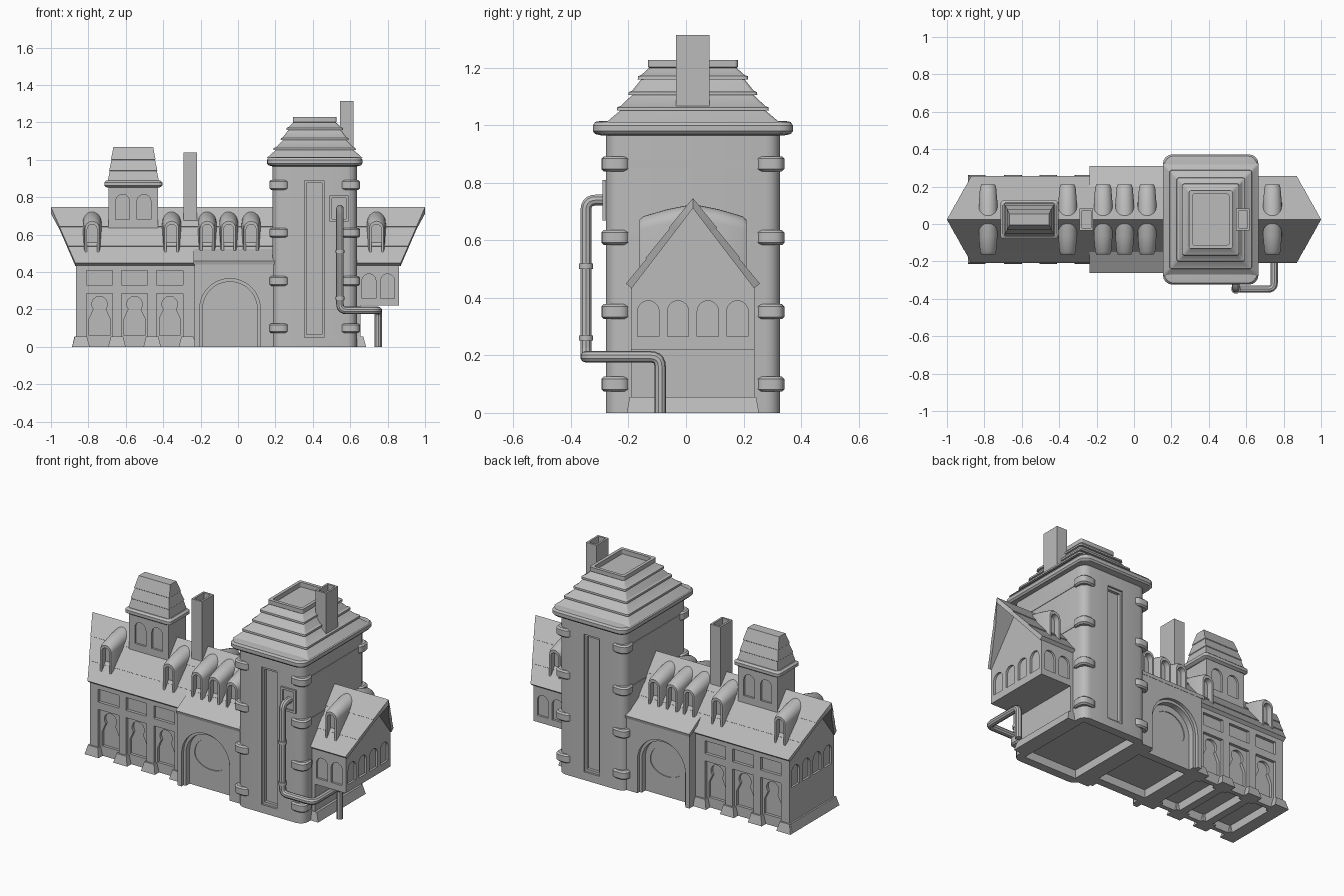
import bpy, bmesh, math
from mathutils import Vector

old = bpy.data.objects.get("Cube")
if old:
    bpy.data.objects.remove(old)

stone = bpy.data.materials.new("grey_stone")
stone.use_nodes = True
GREY = (0.5, 0.5, 0.5, 1)
stone.diffuse_color = GREY
stone.node_tree.nodes["Principled BSDF"].inputs["Base Color"].default_value = GREY
C = 0.024          # depth of the ridge line; both long sides mirror about it
parts = []


def finish(name, bm):
    bmesh.ops.recalc_face_normals(bm, faces=bm.faces)
    me = bpy.data.meshes.new(name)
    bm.to_mesh(me)
    bm.free()
    me.materials.append(stone)
    ob = bpy.data.objects.new(name, me)
    bpy.context.collection.objects.link(ob)
    parts.append(ob)
    return ob


def add_loft(bm, rings):
    loops = [[bm.verts.new(p) for p in r] for r in rings]
    n = len(loops[0])
    for a, b in zip(loops, loops[1:]):
        for i in range(n):
            j = (i + 1) % n
            bm.faces.new((a[i], a[j], b[j], b[i]))
    bm.faces.new(loops[0])
    bm.faces.new(loops[-1])


def loft(name, rings):
    bm = bmesh.new()
    add_loft(bm, rings)
    return finish(name, bm)


def hull(name, pts):
    bm = bmesh.new()
    vs = [bm.verts.new(p) for p in pts]
    bmesh.ops.convex_hull(bm, input=vs)
    bmesh.ops.dissolve_limit(bm, angle_limit=0.01, verts=bm.verts, edges=bm.edges)
    return finish(name, bm)


def ring(cx, cy, hx, hy, z, r=0):
    """Horizontal rectangle, with rounded corners when r is set."""
    pts = []
    for k, (sx, sy) in enumerate(((1, 1), (-1, 1), (-1, -1), (1, -1))):
        for i in range(5 if r else 1):
            a = math.radians(90 * k + 22.5 * i)
            pts.append((cx + sx * (hx - r) + r * math.cos(a),
                        cy + sy * (hy - r) + r * math.sin(a), z))
    return pts


def along_y(shape, y0, y1):
    return [[(u, y, z) for u, z in shape] for y in (y0, y1)]


def along_x(shape, x0, x1):
    return [[(x, u, z) for u, z in shape] for x in (x0, x1)]


def box(u0, u1, z0, z1):
    return [(u0, z0), (u1, z0), (u1, z1), (u0, z1)]


def arch(c, hw, z0, z1, n=12):
    return [(c - hw, z0), (c + hw, z0)] + [
        (c + hw * math.cos(math.pi * i / n), z1 - hw + hw * math.sin(math.pi * i / n))
        for i in range(n + 1)]


def keyhole(c):
    head = [(c + 0.042 * math.cos(a), 0.228 + 0.042 * math.sin(a))
            for a in (math.radians(-40 + 26 * i) for i in range(11))]
    return [(c - 0.056, 0.06), (c + 0.056, 0.06), (c + 0.056, 0.15)] + head + [(c - 0.056, 0.15)]


def cut(ob, solids):
    bm = bmesh.new()
    for s in solids:
        add_loft(bm, s)
    cutter = finish("cutter", bm)
    cutter.hide_render = True
    mod = ob.modifiers.new("recess", 'BOOLEAN')
    mod.operation, mod.solver, mod.object = 'DIFFERENCE', 'EXACT', cutter
    dg = bpy.context.evaluated_depsgraph_get()
    ob.data = bpy.data.meshes.new_from_object(ob.evaluated_get(dg))
    ob.modifiers.clear()
    parts.remove(cutter)
    bpy.data.objects.remove(cutter)


def both_sides(shapes, half, depth):
    """Recess cutters on the front and back walls."""
    return [along_y(s, C + k * (half - depth), C + k * (half + 0.05))
            for s in shapes for k in (-1, 1)]


def hollow(x0, x1, half):
    """Cutter for the open underside."""
    return along_y(box(x0, x1, -0.05, 0.05), C - half, C + half)


# Long wing with panelled bays and gable windows
def gable(z0):
    return [(C - 0.215, z0), (C + 0.215, z0), (C + 0.215, 0.44), (C, 0.72), (C - 0.215, 0.44)]


bays = (-0.74, -0.553, -0.365)
porch_hollow = hollow(-0.2, 0.13, 0.17)
end_windows = [arch(C + d, 0.037, 0.265, 0.39) for d in (-0.155, -0.052, 0.052, 0.155)]
wing = loft("wing_walls", along_x(gable(0), -0.865, 0.2))
cut(wing, both_sides([box(b - 0.07, b + 0.07, 0.33, 0.408) for b in bays]
                     + [box(b - 0.07, b + 0.07, -0.02, 0.285) for b in bays], 0.215, 0.018)
    + [along_x(w, -0.9, -0.852) for w in end_windows])
cut(wing, both_sides([keyhole(b) for b in bays], 0.215, 0.035))
cut(wing, [hollow(b - 0.07, b + 0.07, 0.17) for b in bays] + [porch_hollow])

# Raised annex on the other side of the tower
annex = loft("annex_walls", along_x(gable(0.22), 0.6, 0.862))
cut(annex, both_sides([arch(x, 0.037, 0.26, 0.39) for x in (0.7, 0.8)], 0.215, 0.013)
    + [along_x(w, 0.849, 0.9) for w in end_windows])
loft("annex_base", along_x(box(C - 0.215, C + 0.215, 0, 0.23), 0.61, 0.655))
loft("annex_plinth", [ring(0.65, C, 0.035, 0.23, 0), ring(0.64, C, 0.03, 0.22, 0.055)])

# Flared feet under the pilasters and the end wall
for x in (-0.84, -0.647, -0.459, -0.27):
    for k in (-1, 1):
        y = C + k * 0.195
        loft("pilaster_foot", [ring(x, y, 0.047, 0.042, 0), ring(x, y, 0.033, 0.03, 0.055)])
loft("end_plinth", [ring(-0.85, C, 0.037, 0.215, 0), ring(-0.85, C, 0.025, 0.215, 0.055)])

# Main roof: three overlapping courses per slope, ends raked outward to the ridge
for k in (-1, 1):
    for t0, t1 in ((0, 0.35), (0.35, 0.7), (0.7, 1)):
        pts = []
        for t, lift in ((t0, 0), (t1, 0.004)):
            for off in (lift, -0.022):
                slide = 0.787 * off if t else 0
                drop = 0.617 * off if t else 1.6 * off
                pts += [(e * (1 - 0.13 * t), C + k * (0.23 * t + slide),
                         0.747 - 0.3 * t + drop) for e in (-1, 1)]
        hull("roof_course", pts)

# Entrance block with lean-to roofs and a stepped arch
porch = loft("entrance_block", along_x(
    [(C - 0.275, 0), (C + 0.275, 0), (C + 0.275, 0.45), (C + 0.15, 0.525),
     (C - 0.15, 0.525), (C - 0.275, 0.45)], -0.232, 0.2))
AX = -0.043
for shape, depth in ((arch(AX, 0.162, -0.02, 0.365, 24), 0.02),
                     (arch(AX, 0.146, -0.02, 0.348, 24), 0.055)):
    cut(porch, both_sides([shape], 0.275, depth))
fan = [(AX + 0.113 * math.cos(a), 0.2 + (0.11 if a < math.pi else 0.078) * math.sin(a))
       for a in (math.tau * i / 28 for i in range(28))]
cut(porch, both_sides([fan], 0.275, 0.07))
cut(porch, [porch_hollow])
for k in (-1, 1):
    loft("entrance_roof", along_x([(C + k * y, z) for y, z in
         ((0.13, 0.547), (0.285, 0.458), (0.28, 0.44), (0.13, 0.52))], -0.238, 0.2))

# Barrel dormers, narrowing toward the window
for x in (-0.78, -0.355, -0.165, -0.05, 0.07, 0.74):
    for k in (-1, 1):
        dormer = loft("dormer", [[(u, C + k * y, z) for u, z in arch(x, hw, 0.5, top)]
                                 for y, hw, top in ((0.186, 0.037, 0.672), (0.172, 0.043, 0.684),
                                                    (0.09, 0.05, 0.708), (0.02, 0.05, 0.722))])
        cut(dormer, [along_y(arch(x, 0.026, 0.48, 0.655), C + k * 0.15, C + k * 0.22)])

# Tower with rounded corners and tall recessed panels
TX = 0.41
tower = loft("tower_walls", [ring(TX, C, 0.225, 0.303, z, 0.05) for z in (0, 1)])
cut(tower, both_sides([box(0.355, 0.46, 0.05, 0.89)], 0.303, 0.012))
cut(tower, both_sides([box(0.366, 0.449, 0.065, 0.875)], 0.303, 0.03))
cut(tower, [hollow(0.23, 0.59, 0.25)])
for z in (0.1, 0.352, 0.61, 0.866):
    for sx in (-1, 1):
        side = TX + sx * 0.21
        loft("side_belt", [ring(side, C, 0.018, 0.24, z + d) for d in (-0.014, 0.014)])
        for sy in (-1, 1):
            loft("corner_clamp", [ring(TX + sx * 0.19, C + sy * 0.269, 0.052 - i, 0.049 - i, z + dz, 0.035)
                                  for i, dz in ((0.008, -0.026), (0, -0.018), (0, 0.018), (0.008, 0.026))])

# Tower cornice and roof in lipped courses with a sunken top
loft("tower_cornice", [ring(TX, C, 0.255 - i, 0.348 - i, z, 0.05)
                       for i, z in ((0.03, 0.965), (0.008, 0.97), (0, 0.98),
                                    (0, 1.0), (0.008, 1.012), (0.03, 1.016))])
steps = [(0.222, 1.01)]
for h, z in ((0.172, 1.052), (0.132, 1.105), (0.1, 1.16)):
    steps += [(h, z), (h + 0.012, z), (h + 0.011, z + 0.011), (h, z + 0.015)]
steps += [(0.072, 1.2), (0.076, 1.203), (0.076, 1.228), (0.056, 1.228), (0.056, 1.2)]
loft("tower_roof", [ring(TX, C, 0.045 + 0.95 * h, 0.08 + h, z, 0.012) for h, z in steps])

# Hollow chimneys
for name, x, z0, z1 in (("tower_chimney", 0.582, 1.037, 1.315), ("wing_chimney", -0.255, 0.67, 1.04)):
    loft(name, [ring(x, C, 0.036 - i, 0.058 - i, z)
                for i, z in ((0, z0), (0, z1), (0.012, z1), (0.012, z1 - 0.1))])

# Roof turret with paired windows
RX = -0.56
turret = loft("turret_walls", [ring(RX, C, 0.133, 0.085, z) for z in (0.6, 0.87)])
cut(turret, both_sides([arch(RX + d, 0.037, 0.68, 0.815) for d in (-0.057, 0.057)], 0.085, 0.012))
loft("turret_cornice", [ring(RX, C, 0.155 - i, 0.103 - i, z, 0.02)
                        for i, z in ((0.012, 0.853), (0, 0.862), (0, 0.88), (0.012, 0.89))])
loft("turret_roof", [ring(RX, C, hx, hy, z) for hx, hy, z in
                     ((0.137, 0.087, 0.885), (0.126, 0.072, 0.94), (0.129, 0.075, 0.943),
                      (0.116, 0.053, 1.0), (0.119, 0.056, 1.003), (0.106, 0.03, 1.07))])

# Service box and drain pipe on the tower front
hatch = loft("pipe_box", along_y(box(0.49, 0.59, 0.67, 0.81), -0.29, -0.25))
cut(hatch, [along_y(box(0.503, 0.577, 0.683, 0.797), -0.32, -0.281)])
route = [Vector(p) for p in ((0.545, -0.26, 0.74), (0.545, -0.348, 0.74), (0.545, -0.348, 0.195),
                             (0.75, -0.348, 0.195), (0.75, -0.09, 0.195), (0.75, -0.09, 0))]
path = [route[0]]
for a, b, c in zip(route, route[1:], route[2:]):
    p, q = b + (a - b).normalized() * 0.035, b + (c - b).normalized() * 0.035
    for i in range(6):
        t = i / 5
        path.append(p * (1 - t) ** 2 + b * 2 * t * (1 - t) + q * t * t)
path.append(route[-1])
curve = bpy.data.curves.new("pipe_path", 'CURVE')
curve.dimensions, curve.bevel_depth, curve.bevel_resolution = '3D', 0.02, 3
curve.use_fill_caps = True
spline = curve.splines.new('POLY')
spline.points.add(len(path) - 1)
for pt, co in zip(spline.points, path):
    pt.co = (*co, 1)
curve.materials.append(stone)
guide = bpy.data.objects.new("pipe_guide", curve)
bpy.context.collection.objects.link(guide)
mesh = bpy.data.meshes.new_from_object(guide.evaluated_get(bpy.context.evaluated_depsgraph_get()))
bpy.data.objects.remove(guide)
pipe = bpy.data.objects.new("drain_pipe", mesh)
bpy.context.collection.objects.link(pipe)
parts.append(pipe)
for z in (0.26, 0.51):
    loft("pipe_collar", [ring(0.545, -0.348, 0.025, 0.025, z + d, 0.0249) for d in (-0.009, 0.009)])

# Smooth the rounded surfaces, keep edges sharp
bpy.ops.object.select_all(action='DESELECT')
for ob in parts:
    ob.select_set(True)
bpy.context.view_layer.objects.active = parts[0]
bpy.ops.object.shade_smooth_by_angle(angle=math.radians(30))
